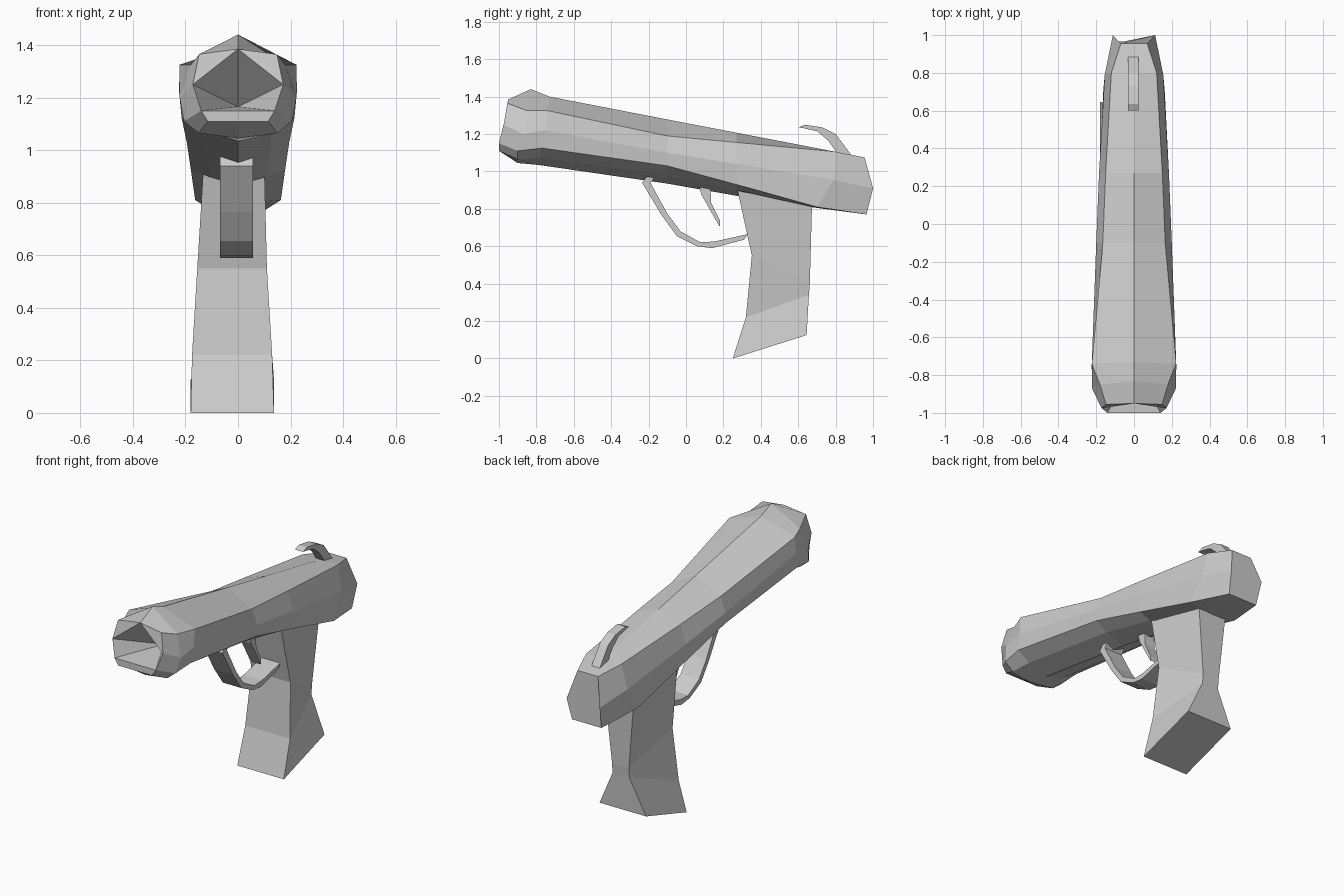
import bpy, bmesh

if "Cube" in bpy.data.objects:
    bpy.data.objects.remove(bpy.data.objects["Cube"], do_unlink=True)

grey = bpy.data.materials.new("light grey")
grey.use_nodes = True
COLOUR = (0.6, 0.6, 0.6, 1)
grey.diffuse_color = COLOUR
grey.node_tree.nodes["Principled BSDF"].inputs["Base Color"].default_value = COLOUR


def finish(name, bm):
    """Turn a bmesh into a flat shaded object."""
    bmesh.ops.recalc_face_normals(bm, faces=bm.faces)
    mesh = bpy.data.meshes.new(name)
    bm.to_mesh(mesh)
    bm.free()
    mesh.materials.append(grey)
    obj = bpy.data.objects.new(name, mesh)
    bpy.context.collection.objects.link(obj)
    return obj


def bridge(bm, rings):
    """Join neighbouring closed rings with quads."""
    for a, b in zip(rings, rings[1:]):
        for i in range(len(a)):
            j = (i + 1) % len(a)
            bm.faces.new((a[i], a[j], b[j], b[i]))


def plate(name, outline, x0, x1):
    """Side outline (y, z) given thickness across x."""
    bm = bmesh.new()
    rings = [[bm.verts.new((x, y, z)) for y, z in outline] for x in (x0, x1)]
    bridge(bm, rings)
    for ring in rings:
        bm.faces.new(ring)
    return finish(name, bm)


# Body: half sections from top centre round to bottom centre
sections = [
    [(0, -.95, 1.385), (.148, -.955, 1.365), (.172, -.975, 1.25), (.14, -1, 1.15), (.115, -1, 1.11), (0, -1, 1.11)],
    [(0, -.83, 1.44), (.18, -.85, 1.325), (.222, -.87, 1.2), (.205, -.9, 1.11), (.15, -.9, 1.065), (0, -.9, 1.045)],
    [(0, -.73, 1.4), (.223, -.74, 1.325), (.224, -.75, 1.22), (.215, -.77, 1.125), (.13, -.78, 1.075), (0, -.79, 1.035)],
    [(0, -.1, 1.278), (.165, -.1, 1.19), (.2, -.1, 1.1), (.195, -.1, 1.03), (.12, -.1, .98), (0, -.1, .935)],
    [(0, .27, 1.207), (.15, .27, 1.155), (.185, .27, 1.04), (.18, .27, .93), (.11, .27, .9), (0, .27, .87)],
    [(0, .8, 1.105), (.12, .8, 1.105), (.155, .79, .955), (.163, .7, .81), (.1, .7, .805), (0, .7, .805)],
    [(0, .955, 1.075), (.07, .955, 1.075), (.112, 1, .91), (.1, .965, .77), (.06, .965, .77), (0, .965, .77)],
]
bm = bmesh.new()
rings = []
for half in sections:
    mirrored = [(-x, y, z) for x, y, z in half[-2:0:-1]]
    rings.append([bm.verts.new(p) for p in half + mirrored])
bridge(bm, rings)
bm.faces.new(rings[-1])

# Muzzle: flat lip corners and a funnel running to a point
front = rings[0]
top, low_right, low_left = front[0], front[3], front[7]
bm.faces.new((top, front[1], front[2]))
bm.faces.new((top, front[8], front[9]))
bm.faces.new((low_right, front[4], front[5], front[6], low_left))
apex = bm.verts.new((0, -.72, 1.165))
mouth = [top, front[2], low_right, low_left, front[8]]
for a, b in zip(mouth, mouth[1:] + mouth[:1]):
    bm.faces.new((a, b, apex))
finish("body", bm)

# Grip: front edge and back edge at each level as (y, z, x min, x max)
levels = [
    ((.262, .96, -.13, .1), (.675, .87, -.12, .085)),
    ((.352, .55, -.155, .11), (.662, .40, -.075, .04)),
    ((.32, .22, -.175, .13), (.657, .34, -.075, .04)),
    ((.25, 0, -.18, .137), (.645, .125, -.18, .137)),
]
bm = bmesh.new()
rings = []
for (fy, fz, fa, fb), (by, bz, ba, bb) in levels:
    corners = [(fa, fy, fz), (fb, fy, fz), (bb, by, bz), (ba, by, bz)]
    rings.append([bm.verts.new(c) for c in corners])
bridge(bm, rings)
bm.faces.new(rings[0])
bm.faces.new(rings[-1])
finish("grip", bm)

# Trigger guard, trigger and hammer
plate("trigger_guard", [
    (-.235, .94), (-.13, .765), (-.05, .655), (.06, .6), (.14, .59), (.31, .635), (.33, .665),
    (.15, .625), (.075, .622), (-.03, .68), (-.1, .775), (-.19, .94), (-.16, .98), (-.2, .985)], -.068, .058)
plate("trigger", [
    (.07, .92), (.085, .87), (.12, .81), (.18, .705), (.183, .735), (.135, .83), (.13, .92)], -.04, .03)
plate("hammer", [
    (.6, 1.235), (.635, 1.25), (.73, 1.235), (.8, 1.2), (.89, 1.08), (.82, 1.08),
    (.76, 1.165), (.7, 1.215), (.625, 1.232)], -.032, .024)
